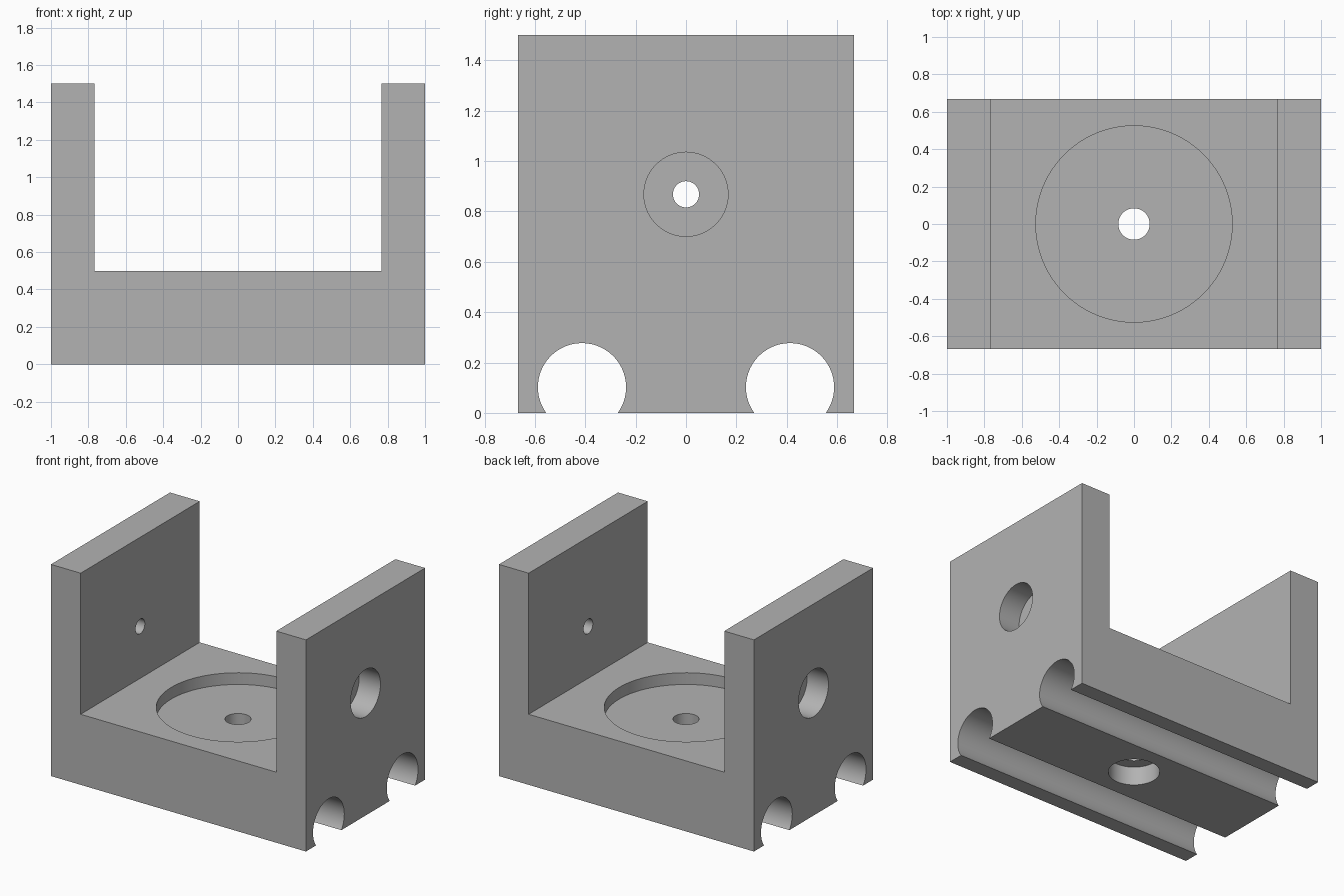
import bpy
import bmesh
from math import pi, radians
from mathutils import Matrix, Vector

cube = bpy.data.objects.get("Cube")
if cube:
    bpy.data.objects.remove(cube, do_unlink=True)

grey = bpy.data.materials.new("plain grey")
grey.use_nodes = True
colour = (0.45, 0.45, 0.45, 1)
grey.diffuse_color = colour
grey.node_tree.nodes["Principled BSDF"].inputs["Base Color"].default_value = colour

HALF_DEPTH = 0.667
INNER = 0.767      # inner face of each wall
BASE_TOP = 0.5
TOP = 1.5
HOLE_Z = 0.868


def add_object(name, bm):
    bmesh.ops.recalc_face_normals(bm, faces=bm.faces)
    mesh = bpy.data.meshes.new(name)
    bm.to_mesh(mesh)
    bm.free()
    mesh.materials.append(grey)
    obj = bpy.data.objects.new(name, mesh)
    bpy.context.collection.objects.link(obj)
    return obj


def cut_cylinder(target, start, end, radius):
    """Drill a round hole from start to end through the target."""
    start, end = Vector(start), Vector(end)
    axis = end - start
    turn = Vector((0, 0, 1)).rotation_difference(axis).to_matrix().to_4x4()
    bm = bmesh.new()
    bmesh.ops.create_cone(bm, cap_ends=True, segments=96, radius1=radius,
                          radius2=radius, depth=axis.length,
                          matrix=Matrix.Translation((start + end) / 2) @ turn)
    cutter = add_object("hole_cutter", bm)
    cutter.hide_render = True
    mod = target.modifiers.new("hole", 'BOOLEAN')
    mod.operation = 'DIFFERENCE'
    mod.solver = 'EXACT'
    mod.object = cutter
    bpy.context.view_layer.objects.active = target
    bpy.ops.object.modifier_apply(modifier=mod.name)
    bpy.data.objects.remove(cutter, do_unlink=True)


# U-shaped bracket: profile extruded from front to back
profile = [(-1, 0), (1, 0), (1, TOP), (INNER, TOP), (INNER, BASE_TOP),
           (-INNER, BASE_TOP), (-INNER, TOP), (-1, TOP)]
bm = bmesh.new()
face = bm.faces.new([bm.verts.new((x, -HALF_DEPTH, z)) for x, z in profile])
extruded = bmesh.ops.extrude_face_region(bm, geom=[face])
moved = [v for v in extruded["geom"] if isinstance(v, bmesh.types.BMVert)]
bmesh.ops.translate(bm, verts=moved, vec=(0, 2 * HALF_DEPTH, 0))
bracket = add_object("u_bracket", bm)

for side in (-1, 1):
    # Rod grooves along the underside
    cut_cylinder(bracket, (-1.2, side * 0.413, 0.102), (1.2, side * 0.413, 0.102), 0.175)
    # Wall holes, counterbored from outside
    cut_cylinder(bracket, (side * 1.2, 0, HOLE_Z), (side * 0.833, 0, HOLE_Z), 0.167)
    cut_cylinder(bracket, (side * 0.9, 0, HOLE_Z), (side * 0.6, 0, HOLE_Z), 0.052)

# Round seat in the base, with a centre hole counterbored from below
cut_cylinder(bracket, (0, 0, 0.417), (0, 0, 0.7), 0.525)
cut_cylinder(bracket, (0, 0, -0.2), (0, 0, 0.133), 0.167)
cut_cylinder(bracket, (0, 0, 0.1), (0, 0, 0.45), 0.084)

# Smooth bores with sharp edges
bpy.ops.object.select_all(action='DESELECT')
bracket.select_set(True)
bpy.context.view_layer.objects.active = bracket
bpy.ops.object.shade_smooth_by_angle(angle=radians(30))
